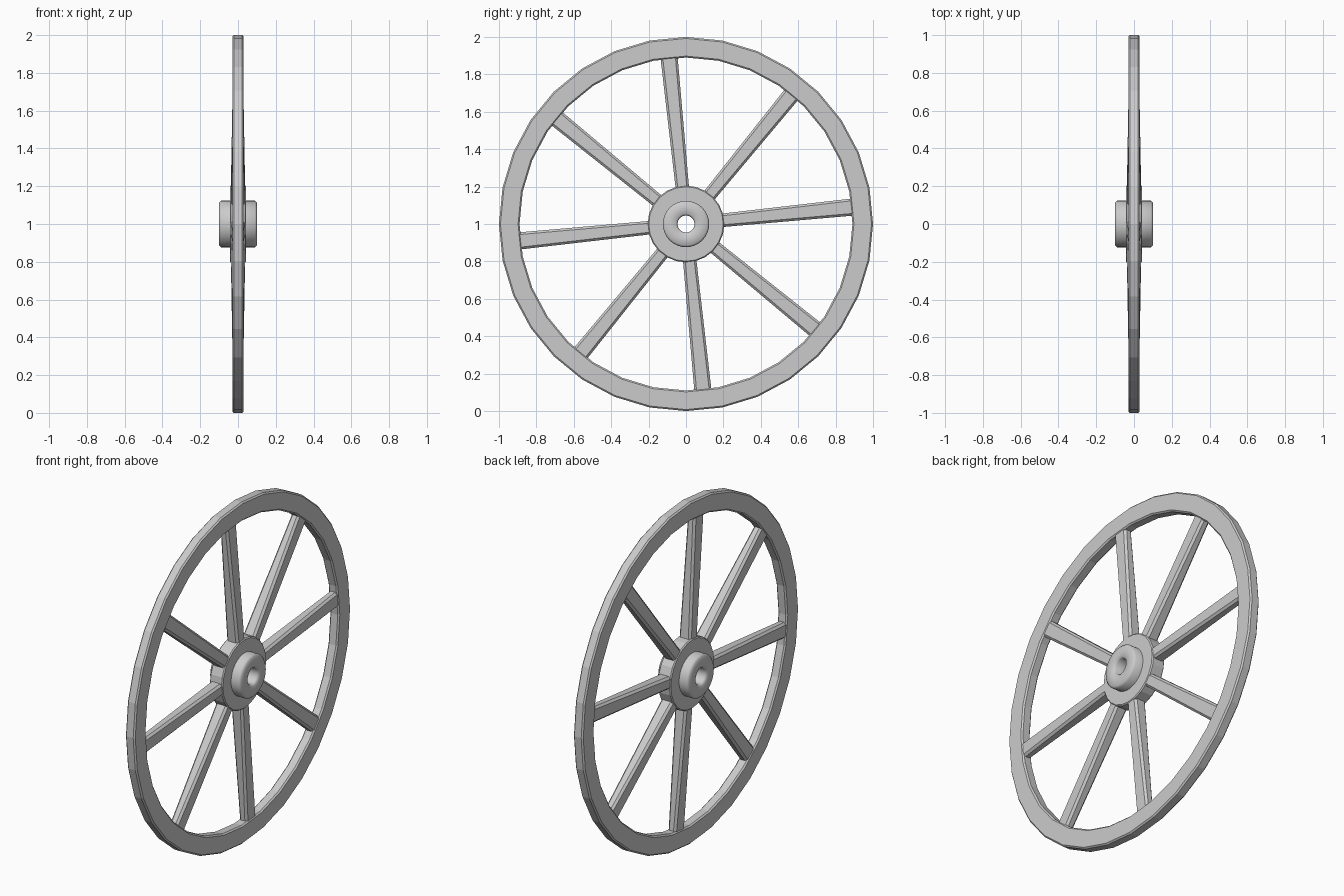
import bpy, bmesh
from math import sin, cos, tau, radians
from mathutils import Matrix

if "Cube" in bpy.data.objects:
    bpy.data.objects.remove(bpy.data.objects["Cube"])

CENTRE = Matrix.Translation((0, 0, 1))


def add_object(name, bm):
    bmesh.ops.recalc_face_normals(bm, faces=bm.faces)
    mesh = bpy.data.meshes.new(name)
    bm.to_mesh(mesh)
    bm.free()
    obj = bpy.data.objects.new(name, mesh)
    bpy.context.collection.objects.link(obj)
    obj.matrix_world = CENTRE
    return obj


def ring(name, r_in, r_out, half, chamfer, sides):
    """Ring around the x axis with a chamfered rectangular section."""
    c = chamfer
    profile = [(r_in, -half + c), (r_in + c, -half), (r_out - c, -half), (r_out, -half + c),
               (r_out, half - c), (r_out - c, half), (r_in + c, half), (r_in, half - c)]
    bm = bmesh.new()
    loops = [[bm.verts.new((x, r * cos(tau * i / sides), r * sin(tau * i / sides)))
              for r, x in profile] for i in range(sides)]
    n = len(profile)
    for i in range(sides):
        a, b = loops[i], loops[(i + 1) % sides]
        for j in range(n):
            k = (j + 1) % n
            bm.faces.new((a[j], a[k], b[k], b[j]))
    return add_object(name, bm)


def smooth(obj, angle=30):
    bpy.ops.object.select_all(action='DESELECT')
    obj.select_set(True)
    bpy.context.view_layer.objects.active = obj
    bpy.ops.object.shade_smooth_by_angle(angle=radians(angle))


def spoke(name, angle):
    """Chamfered bar, wider but thinner towards the rim."""
    bm = bmesh.new()
    bmesh.ops.create_cube(bm, size=1)
    for v in bm.verts:
        outer = v.co.y > 0
        v.co.x *= 0.05 if outer else 0.078
        v.co.z *= 0.092 if outer else 0.07
        v.co.y = 0.91 if outer else 0.13
    long_edges = [e for e in bm.edges if abs(e.verts[0].co.y - e.verts[1].co.y) > 0.5]
    bmesh.ops.bevel(bm, geom=long_edges, offset=0.012, segments=1, affect='EDGES')
    bm.transform(Matrix.Rotation(angle, 4, 'X'))
    return add_object(name, bm)


# Rim
ring("rim", 0.89, 1.0, 0.03, 0.008, 32)

# Hub barrel with axle hole, and the flange holding the spokes
smooth(ring("hub_barrel", 0.045, 0.124, 0.1, 0.01, 32), 50)
ring("hub_flange", 0.10, 0.205, 0.042, 0.006, 24)

# Spokes
for i in range(8):
    spoke(f"spoke_{i + 1}", radians(5.8 + 45 * i))
